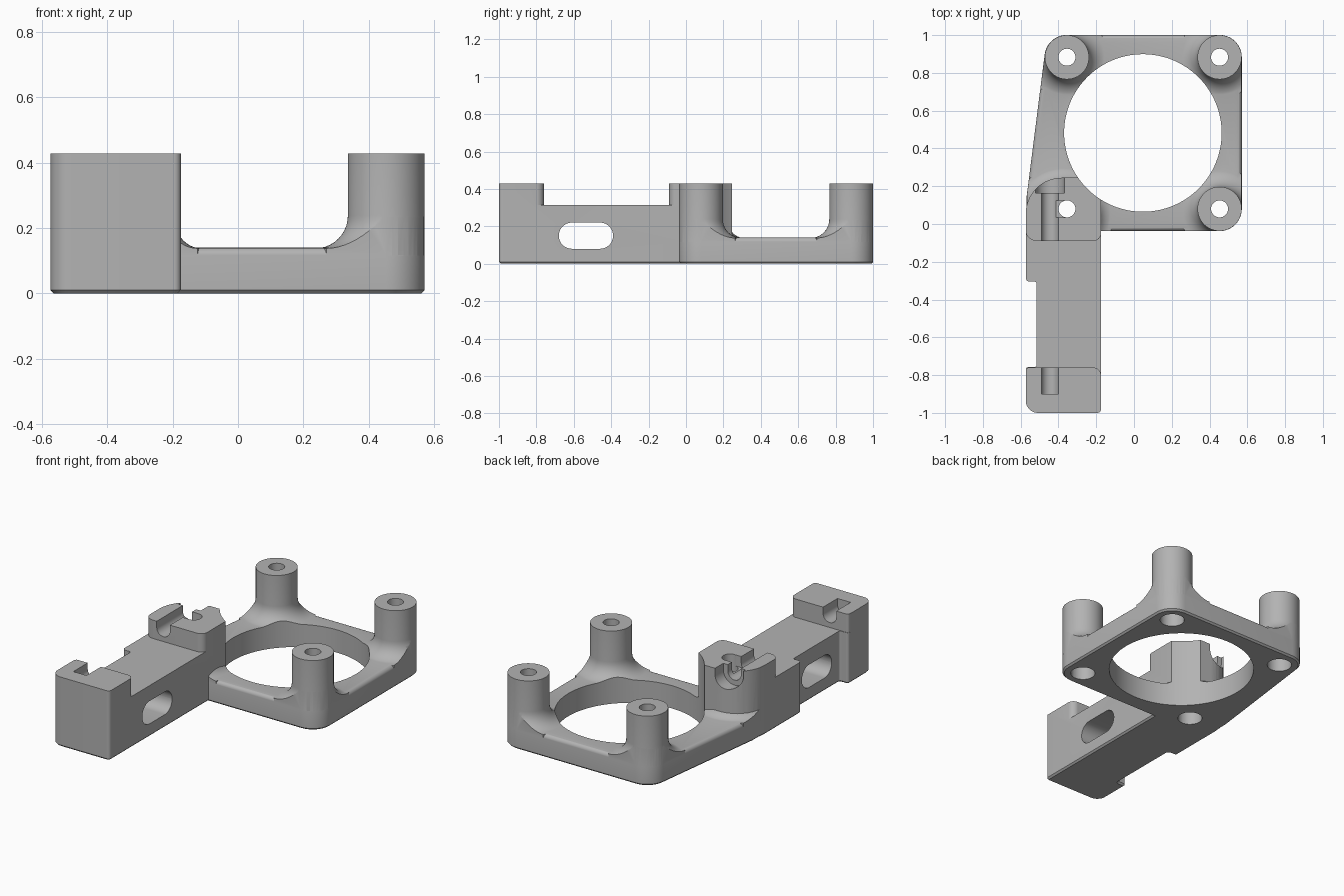
import bpy, bmesh
from math import pi, sin, cos
from mathutils import Vector, Matrix

old = bpy.data.objects.get("Cube")
if old:
    bpy.data.objects.remove(old, do_unlink=True)

TOP, PLATE, BAR = 0.428, 0.14, 0.315
POST_R = 0.117
POSTS = [(-0.355, 0.883), (0.453, 0.883), (0.453, 0.08), (-0.355, 0.08)]

grey = bpy.data.materials.new("plain grey")
grey.use_nodes = True
grey.diffuse_color = (0.45, 0.45, 0.45, 1)
grey.node_tree.nodes["Principled BSDF"].inputs["Base Color"].default_value = (0.45, 0.45, 0.45, 1)


def finish(name, bm):
    bmesh.ops.recalc_face_normals(bm, faces=bm.faces)
    mesh = bpy.data.meshes.new(name)
    bm.to_mesh(mesh)
    bm.free()
    mesh.materials.append(grey)
    ob = bpy.data.objects.new(name, mesh)
    bpy.context.collection.objects.link(ob)
    return ob


def rounded(corners, n=10):
    """Outline from (x, y, radius) corners, each replaced by a tangent arc."""
    pts = []
    for i, (x, y, r) in enumerate(corners):
        p = Vector((x, y))
        if r == 0:
            pts.append(p)
            continue
        a = (Vector(corners[i - 1][:2]) - p).normalized()
        b = (Vector(corners[(i + 1) % len(corners)][:2]) - p).normalized()
        half = a.angle(b) / 2
        centre = p + (a + b).normalized() * r / sin(half)
        reach = (pi / 2 - half)
        mid = (p - centre).normalized()
        side = Vector((-mid.y, mid.x))
        if side.dot(a) < 0:
            side = -side
        for k in range(n + 1):
            t = reach * (1 - 2 * k / n)
            pts.append(centre + r * (mid * cos(t) + side * sin(t)))
    return pts


def prism(name, corners, z0, z1, foot=0, brow=0):
    """Extruded outline with optional foot chamfer and rounded top edge."""
    bm = bmesh.new()
    base = bm.faces.new([bm.verts.new((p.x, p.y, z0)) for p in rounded(corners)])
    out = bmesh.ops.extrude_face_region(bm, geom=[base])
    bmesh.ops.translate(bm, vec=(0, 0, z1 - z0),
                        verts=[g for g in out["geom"] if isinstance(g, bmesh.types.BMVert)])
    for z, width, segs in ((z0, foot, 1), (z1, brow, 5)):
        if width:
            rim = [e for e in bm.edges if all(abs(v.co.z - z) < 1e-5 for v in e.verts)]
            bmesh.ops.bevel(bm, geom=rim, offset=width, segments=segs, profile=0.5, affect="EDGES")
    return finish(name, bm)


def rod(name, start, axis, r, length, n=48):
    """Cylinder starting at a point and running along an axis."""
    bm = bmesh.new()
    turn = Vector((0, 0, 1)).rotation_difference(Vector(axis)).to_matrix().to_4x4()
    place = Matrix.Translation(start) @ turn @ Matrix.Translation((0, 0, length / 2))
    bmesh.ops.create_cone(bm, cap_ends=True, segments=n, radius1=r, radius2=r, depth=length, matrix=place)
    return finish(name, bm)


def flared(name, x, y, r, fillet, z1, n=64):
    """Upright column with a concave fillet spreading onto the plate."""
    curve = [(r + fillet * (1 - sin(t)), PLATE - 0.002 + fillet * (1 - cos(t)))
             for t in (pi / 2 * k / 10 for k in range(11))]
    rings = [(r + fillet, 0.03)] + curve + [(r, z1)]
    bm = bmesh.new()
    loops = [[bm.verts.new((x + q * cos(2 * pi * k / n), y + q * sin(2 * pi * k / n), z))
              for k in range(n)] for q, z in rings]
    for lo, hi in zip(loops, loops[1:]):
        for k in range(n):
            bm.faces.new((lo[k], lo[(k + 1) % n], hi[(k + 1) % n], hi[k]))
    bm.faces.new(loops[0][::-1])
    bm.faces.new(loops[-1])
    return finish(name, bm)


def combine(target, tool, operation, keep=False):
    mod = target.modifiers.new(operation, "BOOLEAN")
    mod.operation, mod.solver, mod.object = operation, "EXACT", tool
    bpy.context.view_layer.objects.active = target
    bpy.ops.object.modifier_apply(modifier=mod.name)
    if not keep:
        bpy.data.objects.remove(tool, do_unlink=True)


def plate_outline(d):
    return [(-0.567 - d, -0.037 - d, 0), (0.57 + d, -0.037 - d, POST_R + d), (0.57 + d, 1 + d, POST_R + d),
            (-0.459 - d, 1 + d, POST_R + d), (-0.567 - d, 0.15, 0)]


# Fan plate with filleted posts
bracket = prism("mounting_bracket", plate_outline(0.0008), 0, PLATE, 0.01, 0.025)
clip = prism("clip", plate_outline(0.0004), -0.1, 0.6)
columns = [flared("post", x, y, POST_R, 0.1, TOP) for x, y in POSTS[:3]]
columns.append(flared("tower_fillet", -0.375, 0.045, 0.185, 0.08, 0.3))
for column in columns:
    combine(column, clip, "INTERSECT", keep=True)
    combine(bracket, column, "UNION")
bpy.data.objects.remove(clip, do_unlink=True)

# Arm with the end block and tower standing above the bar
arm = prism("arm", [(-0.573, -1, 0.065), (-0.175, -1, 0.02), (-0.175, 0.245, 0.03), (-0.573, 0.245, 0.19),
                    (-0.573, -0.305, 0.02), (-0.515, -0.305, 0.012), (-0.515, -0.757, 0.012),
                    (-0.573, -0.757, 0.015)], 0, TOP, 0.01)
saddle = [(-0.7, -0.02, 0), (-0.575, -0.02, 0), (-0.571, -0.09, 0.06), (-0.177, -0.09, 0.04),
          (-0.173, -0.02, 0), (-0.1, -0.02, 0), (-0.1, -0.83, 0), (-0.173, -0.83, 0),
          (-0.177, -0.76, 0.04), (-0.571, -0.76, 0.015), (-0.575, -0.83, 0), (-0.7, -0.83, 0)]
combine(arm, prism("saddle", saddle, BAR, 0.6), "DIFFERENCE")
combine(bracket, arm, "UNION")

# Round air opening
combine(bracket, rod("opening", (0.047, 0.482, -0.1), (0, 0, 1), 0.417, 0.8, 128), "DIFFERENCE")

# Screw holes, wider from below
for x, y in POSTS:
    combine(bracket, rod("hole", (x, y, -0.1), (0, 0, 1), 0.045, 0.8, 32), "DIFFERENCE")
    combine(bracket, rod("counterbore", (x, y, -0.1), (0, 0, 1), 0.07, 0.34, 32), "DIFFERENCE")

# Long slot through the arm
slot = prism("slot", [(-0.07, -0.145, 0.0699), (0.07, -0.145, 0.0699),
                      (0.07, 0.145, 0.0699), (-0.07, 0.145, 0.0699)], -0.4, 0.4)
slot.data.transform(Matrix.Translation((-0.4, -0.535, 0.15)) @ Matrix.Rotation(pi / 2, 4, "Y"))
combine(bracket, slot, "DIFFERENCE")


# Rod channels open at the top, and the wider seat at the back of the tower
def channel(x, y0, y1, r, z):
    combine(bracket, rod("channel", (x, y0, z), (0, 1, 0), r, y1 - y0, 32), "DIFFERENCE")
    box = [(x - r, y0, 0), (x + r, y0, 0), (x + r, y1, 0), (x - r, y1, 0)]
    combine(bracket, prism("channel_mouth", box, z, 0.6), "DIFFERENCE")


channel(-0.445, -0.9, -0.7, 0.045, 0.39)
channel(-0.445, -0.15, 0.18, 0.045, 0.39)
channel(-0.445, 0.165, 0.35, 0.076, 0.39)
combine(bracket, prism("relief", [(-0.43, 0.035, 0), (-0.36, 0.035, 0), (-0.36, 0.125, 0), (-0.43, 0.125, 0)],
                       0.36, 0.6), "DIFFERENCE")

# Smooth curves, crisp edges
bpy.ops.object.select_all(action="DESELECT")
bracket.select_set(True)
bpy.context.view_layer.objects.active = bracket
bpy.ops.object.shade_smooth_by_angle(angle=pi / 6)
